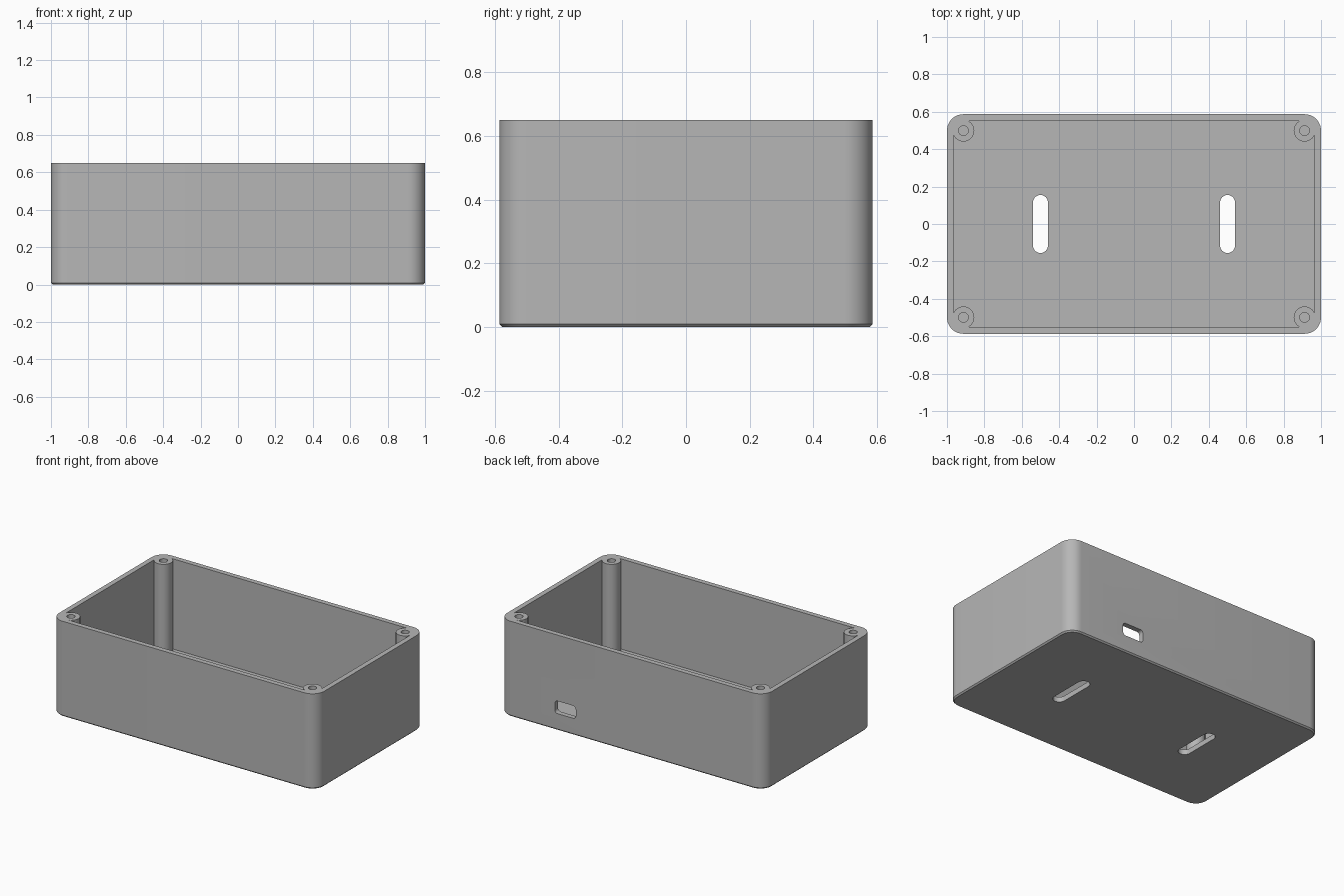
import bpy
import bmesh
from math import cos, sin, pi, radians, acos, asin
from mathutils import Matrix

if "Cube" in bpy.data.objects:
    bpy.data.objects.remove(bpy.data.objects["Cube"], do_unlink=True)

# Main sizes
HX, HY, H = 1.0, 0.587, 0.65
WALL, FLOOR, CORNER = 0.035, 0.035, 0.088
BOSS_R, HOLE_R, HOLE_DEPTH = 0.058, 0.026, 0.3
CHAMFER = 0.009
BX, BY = HX - CORNER, HY - CORNER  # screw boss centres

grey = bpy.data.materials.new("plain grey")
grey.use_nodes = True
grey.diffuse_color = (0.47, 0.47, 0.47, 1)
grey.node_tree.nodes["Principled BSDF"].inputs["Base Color"].default_value = grey.diffuse_color


def arc(cx, cy, r, a0, a1, n):
    return [(cx + r * cos(a0 + (a1 - a0) * i / n), cy + r * sin(a0 + (a1 - a0) * i / n))
            for i in range(n + 1)]


def rounded_rect(hx, hy, r, n=12):
    points = []
    for k, (sx, sy) in enumerate([(1, 1), (-1, 1), (-1, -1), (1, -1)]):
        points += arc(sx * (hx - r), sy * (hy - r), r, k * pi / 2, (k + 1) * pi / 2, n)
    # Drop doubled points where two arcs meet
    return [p for i, p in enumerate(points)
            if abs(p[0] - points[i - 1][0]) + abs(p[1] - points[i - 1][1]) > 1e-5]


def loft(name, sections, matrix=Matrix()):
    """Join stacked (outline, z) sections into a closed solid."""
    bm = bmesh.new()
    rings = [[bm.verts.new((x, y, z)) for x, y in outline] for outline, z in sections]
    bm.faces.new(rings[0])
    bm.faces.new(rings[-1])
    for low, high in zip(rings, rings[1:]):
        for i in range(len(low)):
            bm.faces.new((low[i - 1], low[i], high[i], high[i - 1]))
    bmesh.ops.transform(bm, matrix=matrix, verts=bm.verts)
    bmesh.ops.recalc_face_normals(bm, faces=bm.faces)
    mesh = bpy.data.meshes.new(name)
    bm.to_mesh(mesh)
    bm.free()
    mesh.materials.append(grey)
    obj = bpy.data.objects.new(name, mesh)
    bpy.context.collection.objects.link(obj)
    return obj


# Outer body with a small chamfer round the base
body = loft("enclosure_body", [
    (rounded_rect(HX - CHAMFER, HY - CHAMFER, CORNER - CHAMFER), 0),
    (rounded_rect(HX, HY, CORNER), CHAMFER),
    (rounded_rect(HX, HY, CORNER), H)])

# Cavity outline: straight walls wrapping round the four corner bosses
tx = acos((CORNER - WALL) / BOSS_R)
corner = arc(BX, BY, BOSS_R, 2 * pi - tx, pi - asin((CORNER - WALL) / BOSS_R), 28)
outline = []
for sx, sy in [(1, 1), (-1, 1), (-1, -1), (1, -1)]:
    side = [(sx * x, sy * y) for x, y in corner]
    outline += side if sx * sy > 0 else side[::-1]
cutters = [loft("cavity_cutter", [(outline, FLOOR), (outline, H + 0.1)])]

# Screw holes
circle = rounded_rect(HOLE_R, HOLE_R, HOLE_R - 1e-4, 6)
for sx in (-1, 1):
    for sy in (-1, 1):
        cutters.append(loft("screw_hole_cutter", [(circle, H - HOLE_DEPTH), (circle, H + 0.1)],
                            Matrix.Translation((sx * BX, sy * BY, 0))))

# Mounting slots through the floor
slot = rounded_rect(0.04, 0.155, 0.0399, 8)
for x in (-0.5, 0.5):
    cutters.append(loft("floor_slot_cutter", [(slot, -0.1), (slot, 0.1)],
                        Matrix.Translation((x, 0, 0))))

# Cable port through the back wall
port = rounded_rect(0.079, 0.043, 0.02, 6)
cutters.append(loft("cable_port_cutter", [(port, -0.1), (port, 0.1)],
                    Matrix.Translation((0.5, HY, 0.157)) @ Matrix.Rotation(radians(90), 4, "X")))

for cutter in cutters:
    cutter.hide_render = True
    cut = body.modifiers.new(cutter.name, "BOOLEAN")
    cut.operation = "DIFFERENCE"
    cut.solver = "EXACT"
    cut.object = cutter

# Bake the cuts and remove the cutters
depsgraph = bpy.context.evaluated_depsgraph_get()
finished = bpy.data.meshes.new_from_object(body.evaluated_get(depsgraph))
body.modifiers.clear()
body.data = finished
for cutter in cutters:
    bpy.data.objects.remove(cutter, do_unlink=True)

# Smooth the rounded corners, keep the edges crisp
for obj in bpy.context.selected_objects:
    obj.select_set(False)
body.select_set(True)
bpy.context.view_layer.objects.active = body
bpy.ops.object.shade_smooth_by_angle(angle=radians(30))
